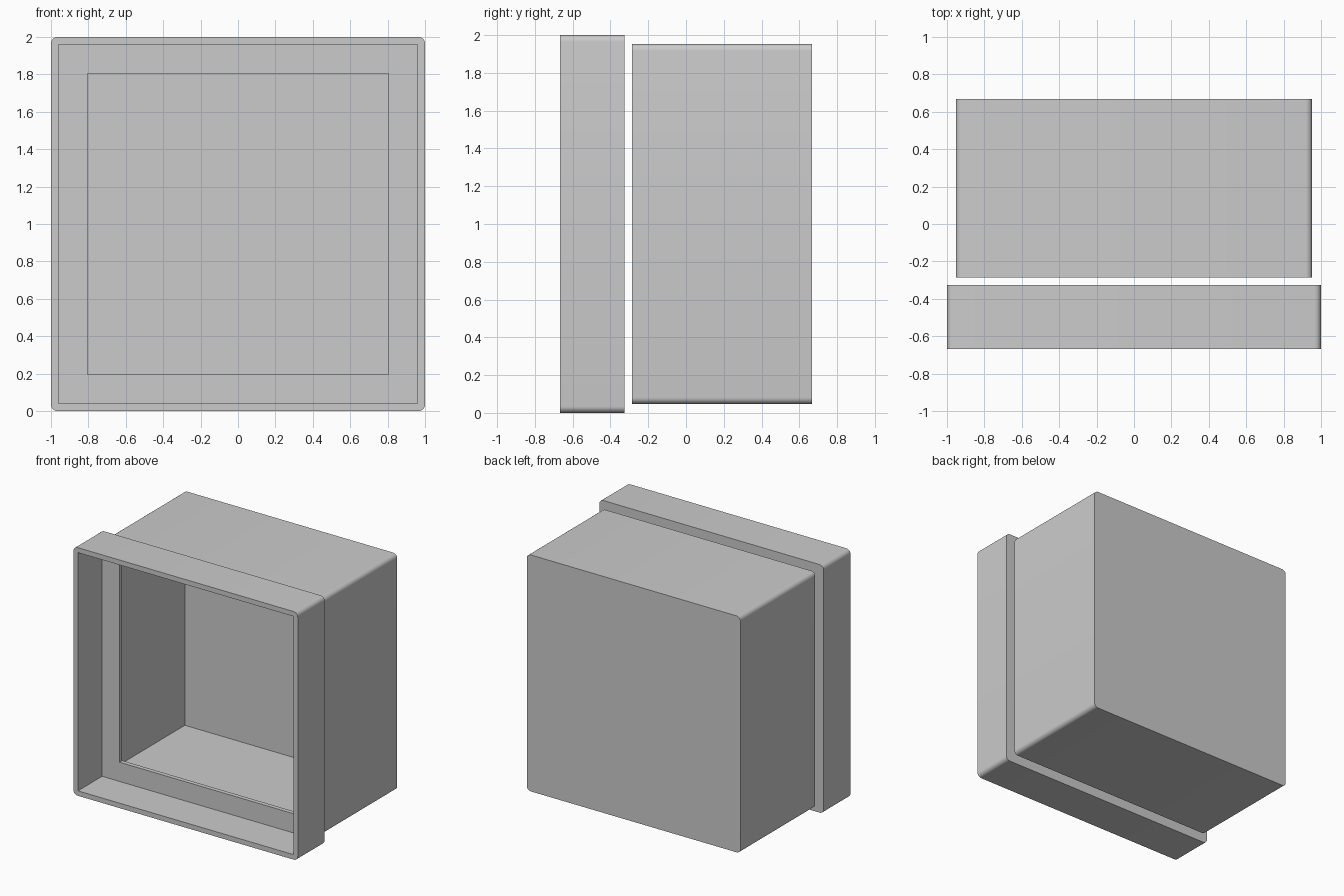
import bpy, bmesh
from math import sin, cos, pi, radians

if "Cube" in bpy.data.objects:
    bpy.data.objects.remove(bpy.data.objects["Cube"])

CZ = 1.0      # height of the centre axis
SEG = 6       # segments in each rounded corner


def square_ring(bm, half, y, r):
    """Ring of verts: a square in XZ with corner radius r (0 = sharp)."""
    ring = []
    for k, (sx, sz) in enumerate([(1, 1), (-1, 1), (-1, -1), (1, -1)]):
        for i in range(SEG + 1):
            a = (k + i / SEG) * pi / 2
            ring.append(bm.verts.new((sx * (half - r) + r * cos(a), y,
                                      CZ + sz * (half - r) + r * sin(a))))
    return ring


def shell(name, sections, closed):
    """Skin through (half, y, radius) sections; closed joins last to first,
    otherwise both end rings are capped."""
    bm = bmesh.new()
    rings = [square_ring(bm, *s) for s in sections]
    n = len(rings[0])
    pairs = list(zip(rings, rings[1:]))
    if closed:
        pairs.append((rings[-1], rings[0]))
    else:
        bm.faces.new(rings[0])
        bm.faces.new(rings[-1])
    for a, b in pairs:
        for i in range(n):
            j = (i + 1) % n
            bm.faces.new((a[i], a[j], b[j], b[i]))
    bmesh.ops.remove_doubles(bm, verts=bm.verts[:], dist=1e-4)
    bmesh.ops.recalc_face_normals(bm, faces=bm.faces[:])
    mesh = bpy.data.meshes.new(name)
    bm.to_mesh(mesh)
    bm.free()
    obj = bpy.data.objects.new(name, mesh)
    bpy.context.collection.objects.link(obj)
    bpy.ops.object.select_all(action='DESELECT')
    obj.select_set(True)
    bpy.context.view_layer.objects.active = obj
    bpy.ops.object.shade_smooth_by_angle(angle=radians(30))
    return obj


# Front frame: rim with an inward flange at the back
shell("front_frame", [
    (1.0, -0.667, 0.035),
    (1.0, -0.325, 0.035),
    (0.805, -0.325, 0),
    (0.805, -0.36, 0),
    (0.96, -0.36, 0),
    (0.96, -0.667, 0),
], closed=True)

# Rear box: hollow, open towards the frame
shell("rear_box", [
    (0.953, 0.667, 0.035),
    (0.953, -0.285, 0.035),
    (0.915, -0.285, 0),
    (0.915, 0.63, 0),
], closed=False)
